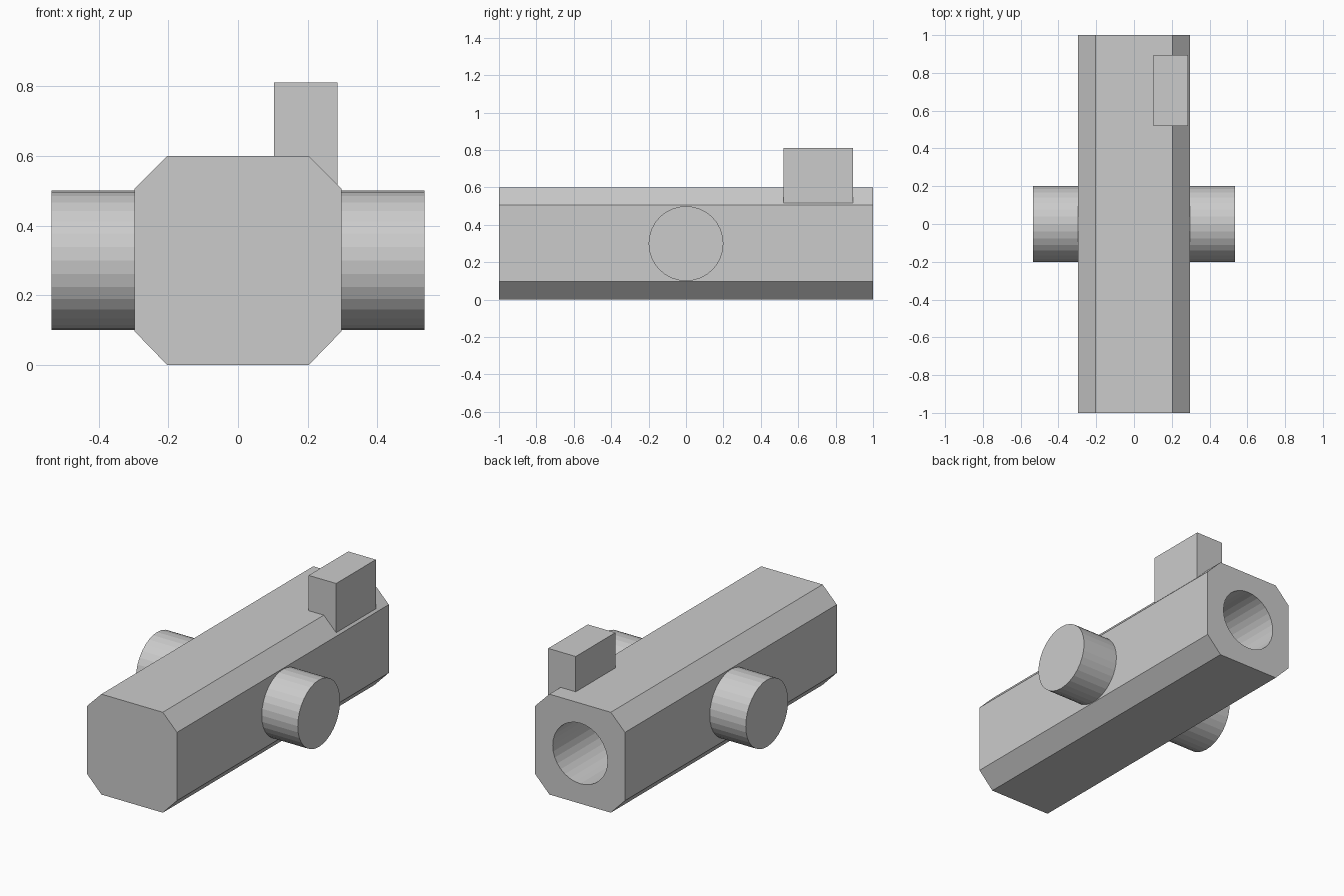
import bpy, bmesh
from math import pi
from mathutils import Vector

if "Cube" in bpy.data.objects:
    bpy.data.objects.remove(bpy.data.objects["Cube"])


def box(name, lo, hi):
    lo, hi = Vector(lo), Vector(hi)
    bpy.ops.mesh.primitive_cube_add(size=1, location=(lo + hi) / 2)
    ob = bpy.context.object
    ob.name = name
    ob.scale = hi - lo
    return ob


def cylinder(name, radius, depth, location, rotation):
    bpy.ops.mesh.primitive_cylinder_add(vertices=32, radius=radius, depth=depth,
                                        location=location, rotation=rotation)
    ob = bpy.context.object
    ob.name = name
    return ob


# Main block: chamfered square section extruded along y
W, C, H = 0.297, 0.203, 0.6
profile = [(C, 0), (W, 0.097), (W, 0.505), (C, H),
           (-C, H), (-W, 0.505), (-W, 0.097), (-C, 0)]
bm = bmesh.new()
face = bm.faces.new([bm.verts.new((x, -1, z)) for x, z in profile])
ext = bmesh.ops.extrude_face_region(bm, geom=[face])
bmesh.ops.translate(bm, vec=(0, 2, 0),
                    verts=[g for g in ext["geom"] if isinstance(g, bmesh.types.BMVert)])
bmesh.ops.recalc_face_normals(bm, faces=bm.faces)
mesh = bpy.data.meshes.new("main_block")
bm.to_mesh(mesh)
bm.free()
body = bpy.data.objects.new("main_block", mesh)
bpy.context.collection.objects.link(body)

# Blind bore in the back end
bore_depth = 1.6
cutter = cylinder("bore_cutter", 0.181, bore_depth + 0.1,
                  (0, 1.05 - bore_depth / 2, 0.3), (pi / 2, 0, 0))
cutter.hide_render = True
cutter.hide_viewport = True
cutter.display_type = 'WIRE'
mod = body.modifiers.new("bore", 'BOOLEAN')
mod.operation = 'DIFFERENCE'
mod.solver = 'EXACT'
mod.object = cutter

# Side pivots, their inner ends just inside the block
for side, label in ((-1, "left"), (1, "right")):
    cylinder(label + "_pivot", 0.2, 0.26, (side * 0.405, 0, 0.3), (0, pi / 2, 0))

# Raised lug near the back, sunk into the block's top right edge
box("top_lug", (0.103, 0.52, 0.515), (0.285, 0.894, 0.811))
